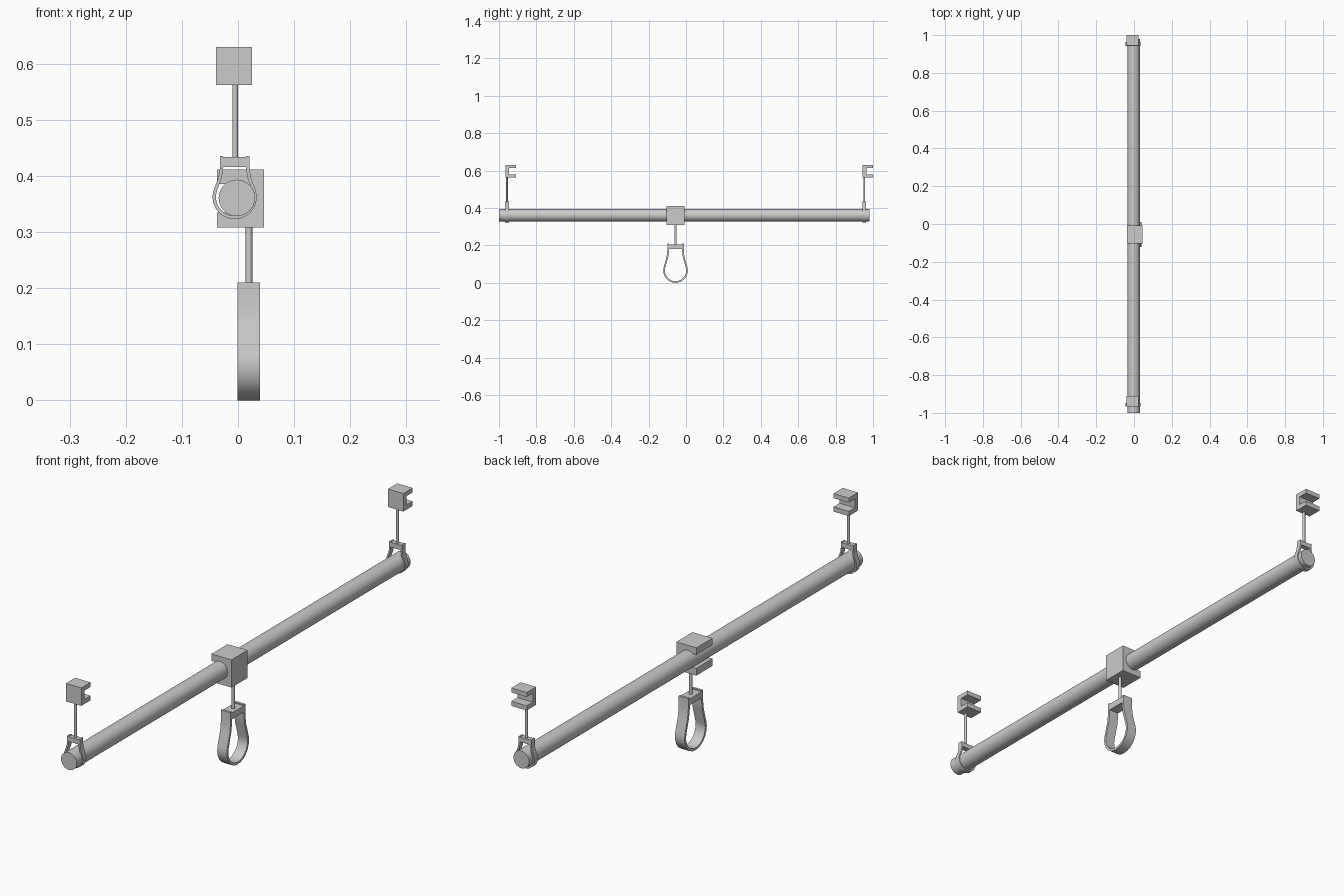
import bpy, bmesh, math
from mathutils import Matrix, Vector

if "Cube" in bpy.data.objects:
    bpy.data.objects.remove(bpy.data.objects["Cube"])


def make_object(name, bm, smooth=False):
    bmesh.ops.recalc_face_normals(bm, faces=bm.faces)
    mesh = bpy.data.meshes.new(name)
    bm.to_mesh(mesh)
    bm.free()
    obj = bpy.data.objects.new(name, mesh)
    bpy.context.collection.objects.link(obj)
    if smooth:
        bpy.context.view_layer.objects.active = obj
        obj.select_set(True)
        bpy.ops.object.shade_smooth_by_angle(angle=math.radians(40))
        obj.select_set(False)
    return obj


def extrude_profile(name, points, to_world, depth, smooth=False):
    """Extrude a closed outline of (u, v) points along w; to_world maps u, v, w."""
    bm = bmesh.new()
    face = bm.faces.new([bm.verts.new(to_world(u, v, depth[0])) for u, v in points])
    moved = bmesh.ops.extrude_face_region(bm, geom=[face])["geom"]
    offset = Vector(to_world(0, 0, depth[1])) - Vector(to_world(0, 0, depth[0]))
    bmesh.ops.translate(bm, vec=offset, verts=[g for g in moved if isinstance(g, bmesh.types.BMVert)])
    return make_object(name, bm, smooth)


def cylinder(name, start, end, radius, sides):
    a, b = Vector(start), Vector(end)
    rot = (b - a).to_track_quat('Z', 'Y').to_matrix().to_4x4()
    bm = bmesh.new()
    bmesh.ops.create_cone(bm, cap_ends=True, segments=sides, radius1=radius, radius2=radius,
                          depth=(b - a).length, matrix=Matrix.Translation((a + b) / 2) @ rot)
    return make_object(name, bm, True)


def box(name, lo, hi):
    bm = bmesh.new()
    size = [h - l for l, h in zip(lo, hi)]
    mid = [(h + l) / 2 for l, h in zip(lo, hi)]
    bmesh.ops.create_cube(bm, size=1, matrix=Matrix.Translation(mid) @ Matrix.Diagonal((*size, 1)))
    return make_object(name, bm)


def c_profile(u0, u1, u_slot, v0, v1, s0, s1):
    """C shape with its spine at u0 and its mouth at u1."""
    return [(u0, v0), (u1, v0), (u1, s0), (u_slot, s0), (u_slot, s1), (u1, s1), (u1, v1), (u0, v1)]


def strap_outline(mid, radius, zc, neck, z_neck, z_top, thick):
    """Open teardrop loop: round bottom, flared sides, straight upright arms."""
    def half(r, n):
        arc = [(r * math.sin(math.radians(a)), zc - r * math.cos(math.radians(a)))
               for a in range(0, 106, 15)]
        zs = arc[-1][1]
        xs = arc[-1][0]
        return arc + [(n + (xs - n) * 0.22, zs + (z_neck - zs) * 0.62), (n, z_neck), (n, z_top)]
    outer, inner = half(radius, neck), half(radius - thick, neck - thick)

    def full(side):
        return [(mid - u, v) for u, v in reversed(side)] + [(mid + u, v) for u, v in side[1:]]
    return full(outer) + full(inner)[::-1]


# Long round bar
cylinder("long_bar", (-0.002, -1.0, 0.361), (-0.002, 0.98, 0.361), 0.0325, 32)

# Two hanger assemblies: hook, rod and strap round the bar
for label, y in (("front", -0.957), ("back", 0.953)):
    extrude_profile(label + "_hook",
                    c_profile(y - 0.008, y + 0.047, y + 0.011, 0.5625, 0.63, 0.58, 0.613),
                    lambda u, v, w: (w, u, v), (-0.039, 0.025))
    cylinder(label + "_hanger_rod", (-0.005, y, 0.42), (-0.005, y, 0.57), 0.005, 12)
    strap = strap_outline(-0.006, 0.0395, 0.3625, 0.0265, 0.412, 0.436, 0.006)
    extrude_profile(label + "_strap", strap, lambda u, v, w: (u, w, v), (y - 0.01, y + 0.01), True)
    box(label + "_strap_crosspiece", (-0.028, y - 0.01, 0.416), (0.016, y + 0.01, 0.434))

# Middle clamp, open towards -x
extrude_profile("middle_clamp",
                c_profile(0.046, -0.0375, 0.006, 0.308, 0.412, 0.335, 0.386),
                lambda u, v, w: (u, w, v), (-0.104, -0.008))

# Hanging loop below the clamp
cylinder("loop_rod", (0.0195, -0.056, 0.195), (0.0195, -0.056, 0.315), 0.006, 12)
loop = strap_outline(-0.056, 0.066, 0.066, 0.044, 0.168, 0.21, 0.009)
extrude_profile("hanging_loop", loop, lambda u, v, w: (w, u, v), (-0.001, 0.039), True)
box("loop_crosspiece", (-0.001, -0.094, 0.182), (0.039, -0.018, 0.206))
